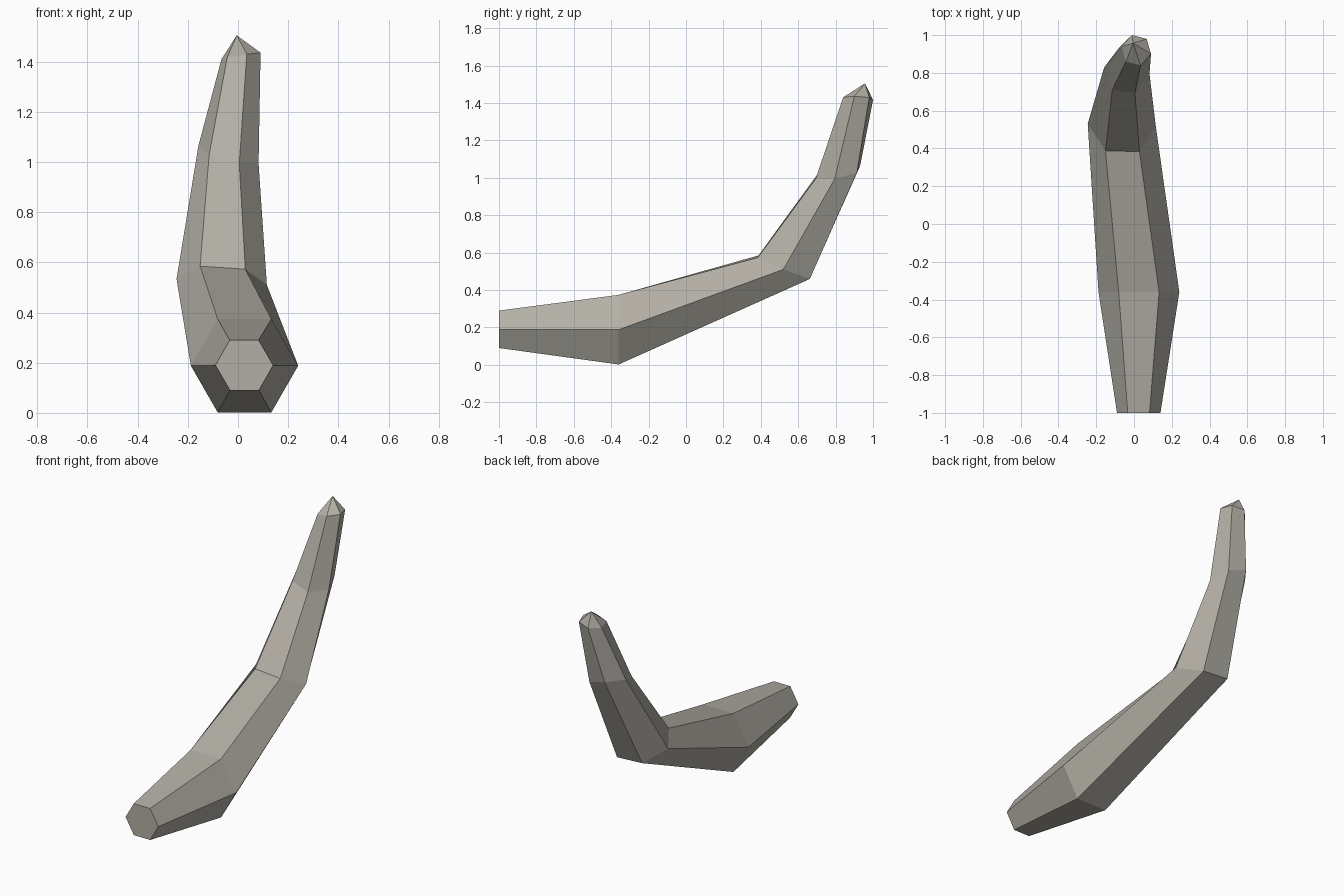
import bpy, bmesh
from mathutils import Vector

if "Cube" in bpy.data.objects:
    bpy.data.objects.remove(bpy.data.objects["Cube"])

# Each hexagonal section: centre, offset to right corner, offset to upper-left corner
SECTIONS = [
    ((0.025, -1.0, 0.19), (0.115, 0, 0), (-0.058, 0, 0.1)),
    ((0.026, -0.36, 0.188), (0.214, 0, 0), (-0.107, 0, 0.186)),
    ((-0.065, 0.525, 0.522), (0.18, -0.005, -0.012), (-0.086, -0.137, 0.063)),
    ((-0.038, 0.812, 1.029), (0.12, -0.017, -0.035), (-0.077, -0.102, 0.0)),
    ((0.012, 0.92, 1.423), (0.078, -0.02, 0.013), (-0.055, -0.06, -0.006)),
]
TIP = (-0.005, 0.957, 1.505)


def hexagon(bm, centre, right, upper_left):
    c, r, u = Vector(centre), Vector(right), Vector(upper_left)
    return [bm.verts.new(c + d) for d in (r, u + r, u, -r, -u - r, -u)]


bm = bmesh.new()
rings = [hexagon(bm, *s) for s in SECTIONS]

# Flat butt end, side walls and pointed tip
bm.faces.new(rings[0])
for a, b in zip(rings, rings[1:]):
    for i in range(6):
        j = (i + 1) % 6
        bm.faces.new((a[i], b[i], b[j], a[j]))
tip = bm.verts.new(TIP)
for i in range(6):
    bm.faces.new((rings[-1][i], tip, rings[-1][(i + 1) % 6]))
bmesh.ops.recalc_face_normals(bm, faces=bm.faces)

mesh = bpy.data.meshes.new("curved_horn")
bm.to_mesh(mesh)
bm.free()

# Single warm grey colour
mat = bpy.data.materials.new("warm_grey")
mat.diffuse_color = (0.45, 0.43, 0.38, 1)
mat.use_nodes = True
mat.node_tree.nodes["Principled BSDF"].inputs["Base Color"].default_value = mat.diffuse_color
mesh.materials.append(mat)
bpy.context.collection.objects.link(bpy.data.objects.new("curved_horn", mesh))
